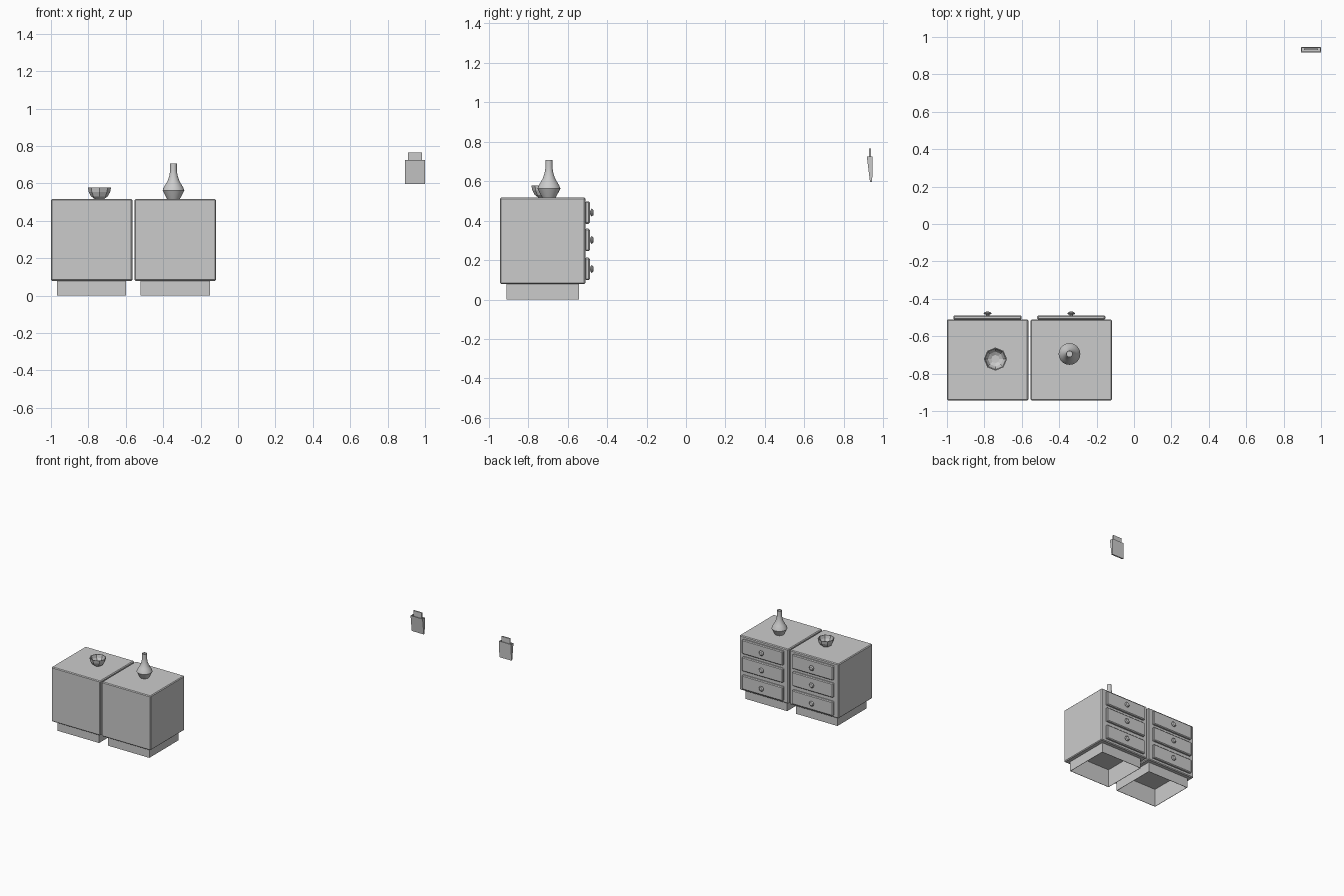
import bpy, bmesh, math
from mathutils import Matrix, Vector

if "Cube" in bpy.data.objects:
    bpy.data.objects.remove(bpy.data.objects["Cube"])

def finish(bm, name):
    bmesh.ops.recalc_face_normals(bm, faces=bm.faces[:])
    me = bpy.data.meshes.new(name)
    bm.to_mesh(me)
    bm.free()
    ob = bpy.data.objects.new(name, me)
    bpy.context.collection.objects.link(ob)
    return ob

def box_bm(x0, x1, y0, y1, z0, z1, bevel=0.0):
    bm = bmesh.new()
    mat = Matrix.Translation(((x0+x1)/2, (y0+y1)/2, (z0+z1)/2)) @ Matrix.Diagonal((x1-x0, y1-y0, z1-z0, 1))
    bmesh.ops.create_cube(bm, size=1, matrix=mat)
    if bevel:
        bmesh.ops.bevel(bm, geom=bm.edges[:], offset=bevel, segments=1, affect='EDGES')
    return bm

def push(bm, face, inset, dz):
    # inset a face, then extrude it vertically; returns the moved face
    bmesh.ops.inset_individual(bm, faces=[face], thickness=inset, use_even_offset=True)
    new = bmesh.ops.extrude_discrete_faces(bm, faces=[face])["faces"][0]
    bmesh.ops.translate(bm, verts=new.verts[:], vec=(0, 0, dz))
    return new

def lathe(name, profile, sides, matrix):
    bm = bmesh.new()
    vs = [bm.verts.new((r, 0, z)) for r, z in profile]
    es = [bm.edges.new(p) for p in zip(vs, vs[1:])]
    bmesh.ops.spin(bm, geom=vs + es, cent=(0, 0, 0), axis=(0, 0, 1), angle=2*math.pi, steps=sides, use_merge=True)
    bmesh.ops.remove_doubles(bm, verts=bm.verts[:], dist=1e-5)
    bmesh.ops.transform(bm, matrix=matrix, verts=bm.verts[:])
    return finish(bm, name)

def smooth(ob, deg=35):
    bpy.ops.object.select_all(action='DESELECT')
    ob.select_set(True)
    bpy.context.view_layer.objects.active = ob
    bpy.ops.object.shade_smooth_by_angle(angle=math.radians(deg))

# two drawer cabinets on hollow plinths, drawers facing +y
TOP = 0.517
KNOB = [(0, 0), (0.009, 0), (0.009, 0.004), (0.018, 0.007), (0.021, 0.012), (0.014, 0.019), (0, 0.021)]
for side, x0 in (("left", -1.0), ("right", -0.553)):
    bm = box_bm(x0, x0+0.435, -0.944, -0.51, 0.079, TOP, 0.006)
    bottom = min(bm.faces, key=lambda f: (round(f.calc_center_median().z, 4), -f.calc_area()))
    plinth = push(bm, bottom, 0.027, -0.079)
    push(bm, plinth, 0.003, 0.145)
    finish(bm, side + "_cabinet")
    xc = x0 + 0.2175
    for i, zc in enumerate((0.155, 0.302, 0.441)):
        finish(box_bm(xc-0.182, xc+0.182, -0.512, -0.488, zc-0.057, zc+0.057, 0.006), f"{side}_drawer_{i+1}")
        m = Matrix.Translation((xc, -0.489, zc)) @ Matrix.Rotation(-math.pi/2, 4, 'X')
        smooth(lathe(f"{side}_knob_{i+1}", KNOB, 10, m))

# eight-sided bowl
lathe("bowl", [(0, 0), (0.026, 0), (0.045, 0.014), (0.057, 0.036), (0.062, 0.061), (0.057, 0.061),
               (0.051, 0.036), (0.04, 0.018), (0.022, 0.008), (0, 0.008)], 8,
      Matrix.Translation((-0.741, -0.722, TOP)))

# vase with slim neck
smooth(lathe("vase", [(0, 0), (0.034, 0), (0.046, 0.022), (0.058, 0.046), (0.052, 0.062), (0.041, 0.08),
                      (0.03, 0.1), (0.022, 0.125), (0.018, 0.15), (0.018, 0.19), (0.014, 0.19),
                      (0.014, 0.14), (0, 0.14)], 24, Matrix.Translation((-0.345, -0.695, TOP))))

# tapered wall pocket, open at the top
bm = box_bm(0.893, 1.0, 0.917, 0.947, 0.596, 0.726)
for v in bm.verts:
    if v.co.z < 0.65:
        v.co.y = 0.933 if v.co.y < 0.93 else 0.944
top = max(bm.faces, key=lambda f: f.calc_center_median().z)
push(bm, top, 0.005, -0.04)
finish(bm, "wall_pocket")

# sheets standing in the pocket
finish(box_bm(0.909, 0.984, 0.929, 0.939, 0.66, 0.766), "paper_sheets")
